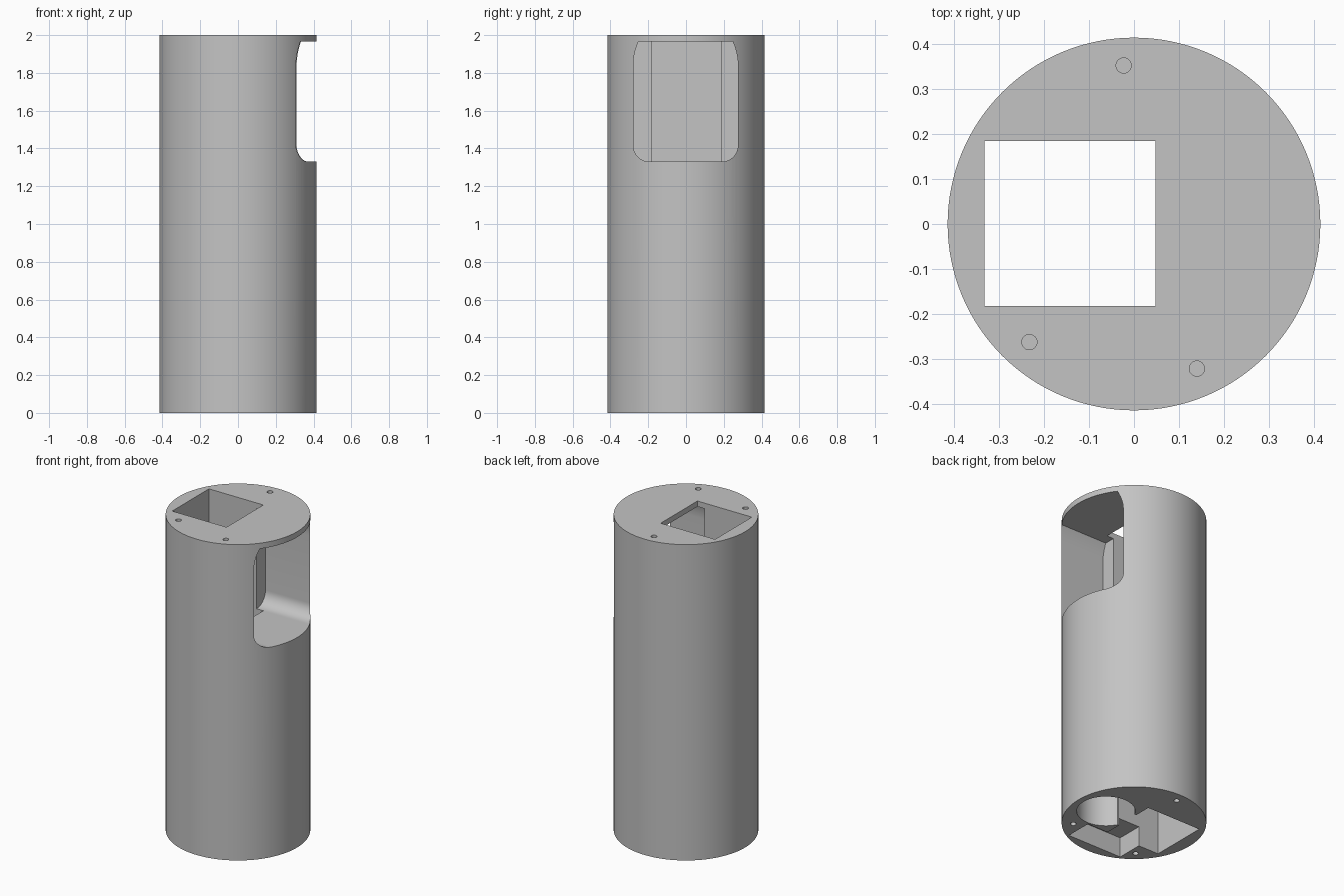
import bpy, bmesh, math

cube = bpy.data.objects.get("Cube")
if cube:
    bpy.data.objects.remove(cube, do_unlink=True)

RADIUS, HEIGHT = 0.415, 2.0

grey = bpy.data.materials.new("plain_grey")
grey.use_nodes = True
COLOUR = (0.55, 0.55, 0.55, 1)
grey.diffuse_color = COLOUR
grey.node_tree.nodes["Principled BSDF"].inputs["Base Color"].default_value = COLOUR


def prism(name, points, offset):
    """Extrude a flat outline of 3D points along the offset."""
    bm = bmesh.new()
    face = bm.faces.new([bm.verts.new(p) for p in points])
    new = bmesh.ops.extrude_face_region(bm, geom=[face])["geom"]
    verts = [g for g in new if isinstance(g, bmesh.types.BMVert)]
    bmesh.ops.translate(bm, verts=verts, vec=offset)
    bmesh.ops.recalc_face_normals(bm, faces=bm.faces)
    mesh = bpy.data.meshes.new(name)
    bm.to_mesh(mesh)
    bm.free()
    mesh.materials.append(grey)
    obj = bpy.data.objects.new(name, mesh)
    bpy.context.collection.objects.link(obj)
    return obj


def cylinder(name, x, y, r, z0, z1, sides):
    ring = [(x + r * math.cos(2 * math.pi * i / sides),
             y + r * math.sin(2 * math.pi * i / sides), z0) for i in range(sides)]
    return prism(name, ring, (0, 0, z1 - z0))


def box(name, x0, x1, y0, y1, z0, z1):
    return prism(name, [(x0, y0, z0), (x1, y0, z0), (x1, y1, z0), (x0, y1, z0)],
                 (0, 0, z1 - z0))


def window_outline():
    """Half outline with a round lower corner and a long upper curve, mirrored."""
    half, low, high, r, big = 0.277, 1.33, 1.965, 0.085, 0.30
    steps = 10
    side = []
    for i in range(steps + 1):
        a = math.pi / 2 * i / steps
        side.append((half - r + r * math.sin(a), low + r - r * math.cos(a)))
    start = high - 0.125
    end = math.asin(0.125 / big)
    for i in range(steps + 1):
        a = end * i / steps
        side.append((half - big * (1 - math.cos(a)), start + big * math.sin(a)))
    return side + [(-y, z) for y, z in reversed(side)]


body = cylinder("cylinder_body", 0, 0, RADIUS, 0, HEIGHT, 128)

# Square shaft, side window, round bore and the channels in the base
cutters = [
    box("square_shaft", -0.333, 0.048, -0.183, 0.185, -0.1, HEIGHT + 0.1),
    prism("side_window", [(0, y - 0.002, z) for y, z in window_outline()], (0.6, 0, 0)),
    cylinder("round_bore", 0.21, 0, 0.168, -0.1, 1.2, 64),
    box("bore_channel", 0.0, 0.15, -0.077, 0.077, -0.1, 1.19),
    box("base_slot", -0.19, 0.194, -0.35, -0.18, -0.1, 0.126),
]

# Blind screw holes in the top and the base
for x, y in [(-0.023, 0.353), (-0.233, -0.263), (0.14, -0.322)]:
    cutters.append(cylinder("top_screw_hole", x, y, 0.017, HEIGHT - 0.15, HEIGHT + 0.1, 24))
for x, y in [(-0.023, 0.353), (-0.233, -0.263), (0.26, -0.233)]:
    cutters.append(cylinder("base_screw_hole", x, y, 0.017, -0.1, 0.15, 24))

bpy.ops.object.select_all(action="DESELECT")
bpy.context.view_layer.objects.active = body
body.select_set(True)
for cutter in cutters:
    cutter.hide_render = True
    mod = body.modifiers.new(cutter.name, "BOOLEAN")
    mod.operation, mod.solver, mod.object = "DIFFERENCE", "EXACT", cutter
    bpy.ops.object.modifier_apply(modifier=mod.name)
for cutter in cutters:
    bpy.data.objects.remove(cutter, do_unlink=True)

bpy.ops.object.shade_smooth_by_angle(angle=math.radians(30))
